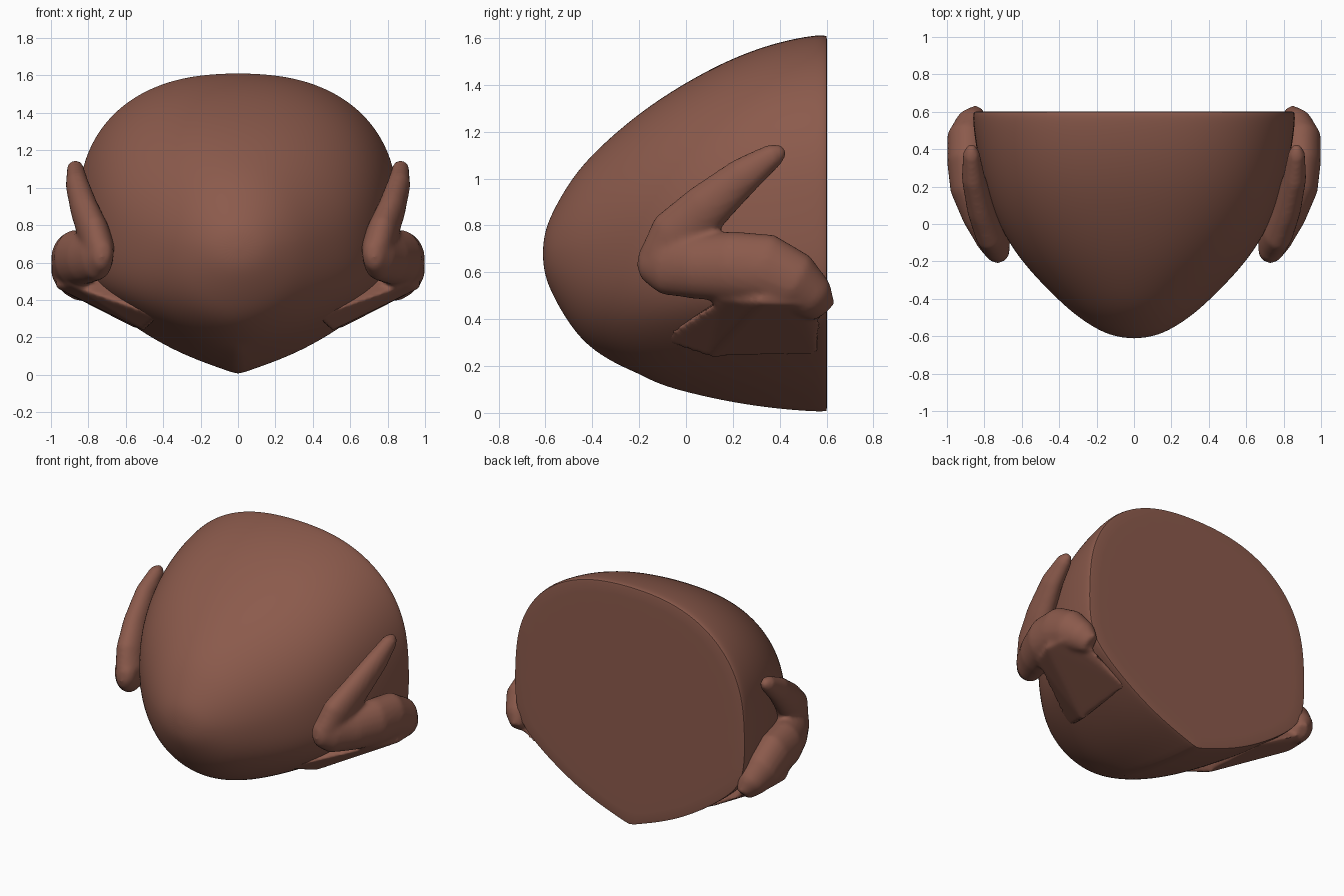
import bpy, bmesh, math
from mathutils import Vector

if "Cube" in bpy.data.objects:
    bpy.data.objects.remove(bpy.data.objects["Cube"])

skin = bpy.data.materials.new("warm brown")
skin.diffuse_color = (0.26, 0.103, 0.072, 1)
skin.use_nodes = True
skin.node_tree.nodes["Principled BSDF"].inputs["Base Color"].default_value = skin.diffuse_color


def finish(bm, name):
    bmesh.ops.recalc_face_normals(bm, faces=bm.faces)
    me = bpy.data.meshes.new(name)
    bm.to_mesh(me)
    bm.free()
    me.materials.append(skin)
    ob = bpy.data.objects.new(name, me)
    bpy.context.collection.objects.link(ob)
    return ob


def bake(ob, angle):
    # apply modifiers, then smooth shade
    bpy.context.view_layer.objects.active = ob
    for o in bpy.context.selected_objects:
        o.select_set(False)
    ob.select_set(True)
    for m in list(ob.modifiers):
        bpy.ops.object.modifier_apply(modifier=m.name)
    bpy.ops.object.shade_smooth_by_angle(angle=math.radians(angle))


# Domed body: cross-sections along y as (y, half width, bottom z, top z)
stations = [(-0.605, 0.08, 0.60, 0.76), (-0.58, 0.17, 0.52, 0.84), (-0.5, 0.30, 0.375, 0.985),
            (-0.4, 0.415, 0.255, 1.11), (-0.2, 0.61, 0.145, 1.285), (0.0, 0.73, 0.085, 1.415),
            (0.2, 0.80, 0.04, 1.52), (0.4, 0.845, 0.012, 1.59), (0.575, 0.865, 0.0, 1.62),
            (0.602, 0.855, 0.005, 1.61)]
# rear underside as fractions (x, z) from keel to widest point
keel = [(0, 0), (0.35, 0.12), (0.64, 0.29), (0.86, 0.46), (0.96, 0.58), (1, 0.74), (1, 1)]


def section(y, w, zb, zt):
    s = min(1, max(0, (y + 0.55) / 0.75))
    s = s * s * (3 - 2 * s)
    zc = zb + (zt - zb) * (0.5 + 0.03 * s)
    n = 2 + 0.35 * s
    half = []
    for i, (fx, fz) in enumerate(keel):
        a = math.pi / 2 * i / 6
        half.append((w * ((1 - s) * math.sin(a) + s * fx),
                     zb + (zc - zb) * ((1 - s) * (1 - math.cos(a)) + s * fz)))
    for i in range(1, 9):
        a = math.pi / 2 * i / 8
        half.append((w * max(0, math.cos(a)) ** (2 / n), zc + (zt - zc) * math.sin(a) ** (2 / n)))
    half[0], half[-1] = (0, half[0][1]), (0, half[-1][1])
    return [(x, y, z) for x, z in half] + [(-x, y, z) for x, z in half[-2:0:-1]]


bm = bmesh.new()
crease = bm.edges.layers.float.new("crease_edge")
rings = [[bm.verts.new(p) for p in section(*st)] for st in stations]
for a, b in zip(rings, rings[1:]):
    for i in range(len(a)):
        j = (i + 1) % len(a)
        bm.faces.new((a[i], a[j], b[j], b[i]))
for ring, tip in ((rings[0], (0, -0.612, 0.68)), (rings[-1], (0, 0.602, 0.8))):
    c = bm.verts.new(tip)
    for i in range(len(ring)):
        bm.faces.new((ring[i], ring[(i + 1) % len(ring)], c))
for e in bm.edges:
    u, v = e.verts
    if u in rings[-1] and v in rings[-1]:
        e[crease] = 0.8
    for r, q in zip(rings[4:], rings[5:]):
        if {u, v} == {r[0], q[0]}:
            e[crease] = 0.8
body = finish(bm, "domed_body")
m = body.modifiers.new("smooth", 'SUBSURF')
m.levels = 3
bake(body, 35)


# Side folds: two thick arms meeting at an elbow, with a tapered pad below
def arm(bm, path):
    # path points: (x, y, z, half thickness, half width in the side view)
    pts = [Vector(p[:3]) for p in path]
    last = None
    for k, p in enumerate(path):
        t = (pts[min(k + 1, len(pts) - 1)] - pts[max(k - 1, 0)]).normalized()
        side = Vector((1, 0, 0))
        side = (side - t * side.dot(t)).normalized()
        up = t.cross(side)
        ring = [bm.verts.new(pts[k] + side * p[3] * math.cos(a) + up * p[4] * math.sin(a))
                for a in [2 * math.pi * i / 20 for i in range(20)]]
        if last:
            for i in range(20):
                bm.faces.new((last[i], last[(i + 1) % 20], ring[(i + 1) % 20], ring[i]))
        else:
            bm.faces.new(ring[::-1])
        last = ring
    bm.faces.new(last)


upper = [(0.87, 0.42, 1.125, 0.02, 0.025), (0.87, 0.38, 1.105, 0.045, 0.05),
         (0.86, 0.25, 1.015, 0.062, 0.08), (0.82, 0.09, 0.88, 0.075, 0.105),
         (0.77, -0.03, 0.755, 0.085, 0.13), (0.74, -0.08, 0.66, 0.085, 0.12),
         (0.73, -0.09, 0.60, 0.06, 0.08)]
lower = [(0.71, -0.20, 0.66, 0.03, 0.04), (0.72, -0.17, 0.655, 0.06, 0.09),
         (0.75, -0.09, 0.64, 0.09, 0.135), (0.81, 0.05, 0.625, 0.11, 0.14),
         (0.87, 0.2, 0.625, 0.115, 0.15), (0.89, 0.34, 0.615, 0.11, 0.15),
         (0.89, 0.46, 0.56, 0.11, 0.13), (0.86, 0.54, 0.49, 0.09, 0.1),
         (0.84, 0.59, 0.43, 0.04, 0.06)]
pad = [(0.96, 0.49, 0.46), (0.98, 0.33, 0.47), (0.90, 0.15, 0.48), (0.42, -0.12, 0.31),
       (0.5, 0.1, 0.235), (0.55, 0.57, 0.25), (0.84, 0.58, 0.42), (0.6, 0.3, 0.6), (0.94, 0.35, 0.6)]

for sx, label in ((1, "right"), (-1, "left")):
    bm = bmesh.new()
    arm(bm, upper)
    arm(bm, lower)
    hull = [bm.verts.new(p) for p in pad]
    bmesh.ops.convex_hull(bm, input=hull)
    for v in bm.verts:
        v.co.x *= sx
    fold = finish(bm, label + "_side_fold")
    r = fold.modifiers.new("merge", 'REMESH')
    r.mode = 'VOXEL'
    r.voxel_size = 0.014
    s = fold.modifiers.new("soften", 'SMOOTH')
    s.factor = 0.5
    s.iterations = 8
    bake(fold, 60)
